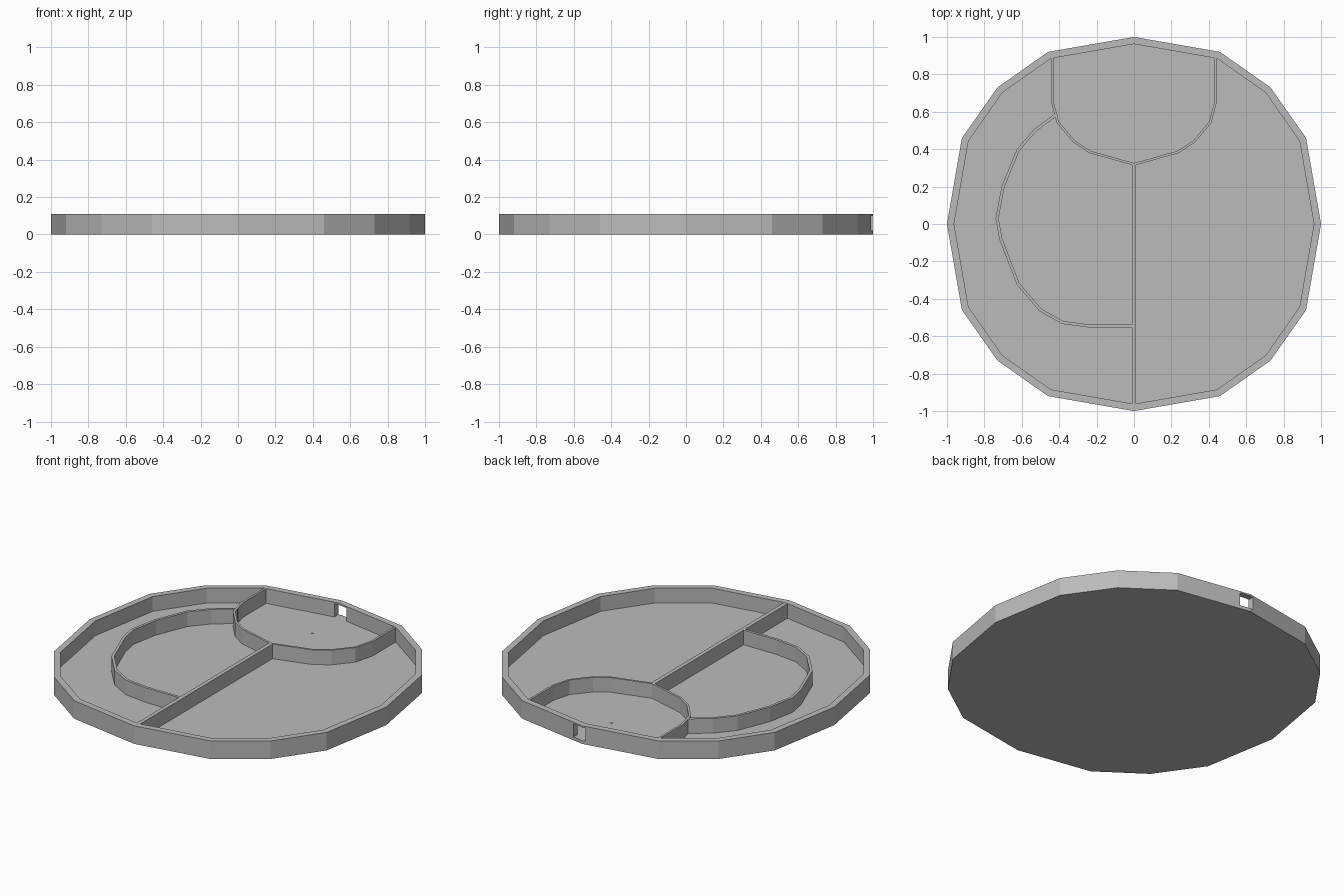
import bpy, bmesh, math
from mathutils import Vector

if "Cube" in bpy.data.objects:
    bpy.data.objects.remove(bpy.data.objects["Cube"])

FLOOR, TOP = 0.02, 0.11

grey = bpy.data.materials.new("plain grey")
grey.diffuse_color = (0.5, 0.5, 0.5, 1)
grey.use_nodes = True
grey.node_tree.nodes["Principled BSDF"].inputs["Base Color"].default_value = grey.diffuse_color


def prism(name, pts, z0, z1):
    """Extrude a flat outline from z0 up to z1."""
    bm = bmesh.new()
    face = bm.faces.new([bm.verts.new((x, y, z0)) for x, y in pts])
    up = bmesh.ops.extrude_face_region(bm, geom=[face])["geom"]
    bmesh.ops.translate(bm, vec=(0, 0, z1 - z0),
                        verts=[v for v in up if isinstance(v, bmesh.types.BMVert)])
    bmesh.ops.recalc_face_normals(bm, faces=bm.faces[:])
    mesh = bpy.data.meshes.new(name)
    bm.to_mesh(mesh)
    bm.free()
    mesh.materials.append(grey)
    ob = bpy.data.objects.new(name, mesh)
    bpy.context.collection.objects.link(ob)
    return ob


def wall(name, path, width):
    """Thin standing wall that follows a path, with mitred corners."""
    p = [Vector(q) for q in path]
    left, right = [], []
    for i, q in enumerate(p):
        a = (q - p[i - 1]).normalized() if i else (p[1] - q).normalized()
        b = (p[i + 1] - q).normalized() if i < len(p) - 1 else a
        n = Vector((-a.y - b.y, a.x + b.x)).normalized()
        n *= width / 2 / n.dot(Vector((-a.y, a.x)))
        left.append(q + n)
        right.append(q - n)
    return prism(name, left + right[::-1], FLOOR - 0.005, TOP - 0.001)


def ring(quarter):
    """Repeat a quarter outline four times around the centre."""
    pts = []
    for k in range(4):
        c, s = round(math.cos(k * math.pi / 2)), round(math.sin(k * math.pi / 2))
        pts += [(c * x - s * y, s * x + c * y) for x, y in quarter]
    return pts


def cut(target, cutter):
    m = target.modifiers.new("cut", "BOOLEAN")
    m.operation, m.solver, m.object = "DIFFERENCE", "EXACT", cutter
    bpy.context.view_layer.objects.active = target
    bpy.ops.object.modifier_apply(modifier=m.name)
    bpy.data.objects.remove(cutter)


# round tray with a sunken floor and a small opening in the back rim
tray = prism("tray", ring([(1, 0), (0.92, 0.46), (0.73, 0.73), (0.46, 0.92)]), 0, TOP)
cut(tray, prism("cavity", ring([(0.962, 0), (0.885, 0.443), (0.703, 0.703), (0.443, 0.885)]),
                FLOOR, TOP + 0.1))
cut(tray, prism("opening", [(-0.021, 0.9), (0.066, 0.9), (0.066, 1.1), (-0.021, 1.1)],
                FLOOR, 0.1))

# straight divider
wall("divider", [(0, -0.962), (0, 0.317)], 0.024)

# bowl-shaped wall at the back
half = [(0.438, 0.888), (0.438, 0.66), (0.408, 0.545), (0.32, 0.44), (0.235, 0.385)]
wall("back_wall", half + [(0, 0.319)] + [(-x, y) for x, y in half[::-1]], 0.013)

# large curved wall on the left
wall("left_curved_wall",
     [(-0.412, 0.588), (-0.53, 0.50), (-0.62, 0.395), (-0.70, 0.20), (-0.732, 0.03),
      (-0.712, -0.08), (-0.62, -0.32), (-0.50, -0.46), (-0.38, -0.527),
      (-0.235, -0.546), (-0.01, -0.546)], 0.016)

# small peg on the floor
prism("peg", [(0.008 * math.cos(i * math.pi / 4), 0.715 + 0.008 * math.sin(i * math.pi / 4))
              for i in range(8)], FLOOR - 0.005, FLOOR + 0.003)
